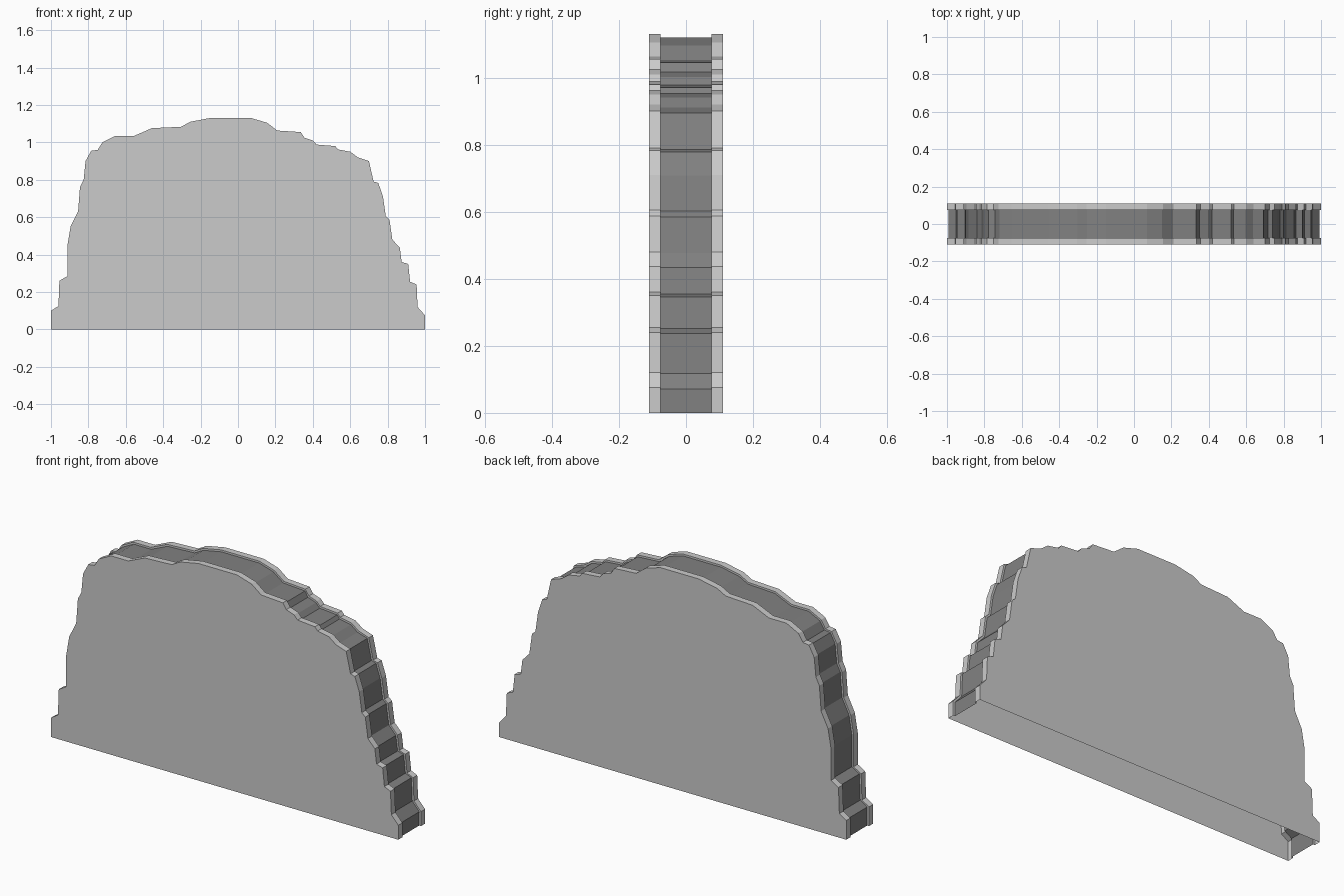
import bpy
from mathutils import Vector

if "Cube" in bpy.data.objects:
    bpy.data.objects.remove(bpy.data.objects["Cube"])

# Stepped outline (x, z) from the right foot, over the top, to the left foot
OUTLINE = [Vector(p) for p in [
    (1, 0), (1, .075), (.96, .12), (.955, .24), (.92, .255), (.91, .35), (.875, .36),
    (.865, .437), (.825, .48), (.81, .587), (.79, .605), (.775, .71), (.75, .783),
    (.725, .79), (.70, .90), (.64, .92), (.60, .95), (.535, .962), (.52, .98),
    (.42, .988), (.40, 1.01), (.355, 1.025), (.335, 1.055), (.21, 1.063),
    (.155, 1.105), (.07, 1.13), (-.15, 1.13), (-.255, 1.11), (-.305, 1.083),
    (-.46, 1.076), (-.555, 1.035), (-.655, 1.035), (-.725, 1), (-.75, .96),
    (-.785, .955), (-.815, .90), (-.825, .80), (-.845, .76), (-.855, .63),
    (-.895, .55), (-.912, .45), (-.912, .285), (-.955, .26), (-.96, .125),
    (-1, .10), (-1, 0)]]
HALF, GROOVE, DEPTH = .11, .076, .01


def inset(points, d):
    """Move an open outline inwards, keeping its two feet on the ground."""
    out = []
    for i, p in enumerate(points):
        a, b = points[max(i - 1, 0)], points[min(i + 1, len(points) - 1)]
        t = (b - a).normalized()
        q = p + Vector((-t.y, t.x)) * d
        q.y = max(q.y, 0) if 0 < i < len(points) - 1 else 0
        out.append(q)
    return out


def sheet(name, rows, cap=None, flip=False):
    """Join outline rows (points, y) with quads; optionally fill the first row."""
    n = len(OUTLINE)
    verts = [(p.x, y, p.y) for pts, y in rows for p in pts]
    faces = [(r * n + i, r * n + i + 1, (r + 1) * n + i + 1, (r + 1) * n + i)
             for r in range(len(rows) - 1) for i in range(n - 1)]
    faces = [f[::-1] for f in faces]
    if cap:
        faces.append(tuple(range(n)))
    if flip:
        faces = [f[::-1] for f in faces]
    mesh = bpy.data.meshes.new(name)
    mesh.from_pydata(verts, [], faces)
    obj = bpy.data.objects.new(name, mesh)
    bpy.context.collection.objects.link(obj)
    return obj


inner = inset(OUTLINE, DEPTH)

# Front and back panels, each with its raised rim and the step into the groove
for name, s in (("front_panel", -1), ("back_panel", 1)):
    sheet(name, [(OUTLINE, s * HALF), (OUTLINE, s * GROOVE), (inner, s * GROOVE)],
          cap=True, flip=s > 0)

# Darker recessed band running over the edge; the underside stays open
band = sheet("edge_band", [(inner, -GROOVE), (inner, GROOVE)])
dark = bpy.data.materials.new("dark_grey")
dark.diffuse_color = (.22, .22, .22, 1)
dark.use_nodes = True
dark.node_tree.nodes["Principled BSDF"].inputs["Base Color"].default_value = dark.diffuse_color
band.data.materials.append(dark)
